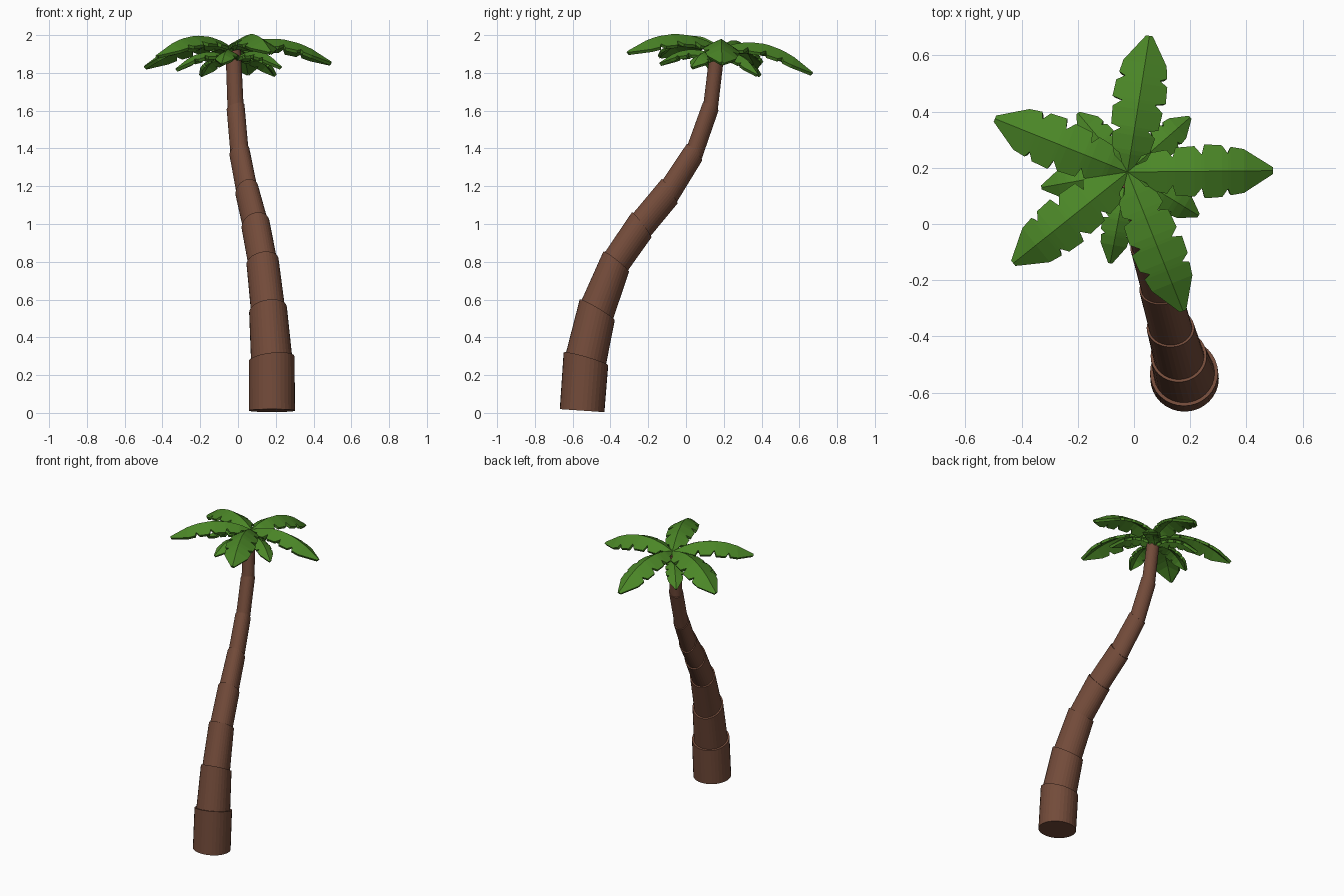
import bpy, bmesh, math
from mathutils import Vector

if "Cube" in bpy.data.objects:
    bpy.data.objects.remove(bpy.data.objects["Cube"])


def material(name, rgb):
    m = bpy.data.materials.new(name)
    m.diffuse_color = (*rgb, 1)
    m.use_nodes = True
    m.node_tree.nodes["Principled BSDF"].inputs["Base Color"].default_value = m.diffuse_color
    return m


def add_object(name, bm, mat):
    bmesh.ops.recalc_face_normals(bm, faces=bm.faces)
    me = bpy.data.meshes.new(name)
    bm.to_mesh(me)
    bm.free()
    me.materials.append(mat)
    ob = bpy.data.objects.new(name, me)
    bpy.context.collection.objects.link(ob)
    return ob


bark = material("bark", (0.17, 0.07, 0.042))
green = material("leaf_green", (0.07, 0.24, 0.02))

# Trunk: tilted rings (centre x, y, z, x radius, y half extent, z drop front to back)
RINGS = [
    (0.18, -0.55, 0.012, 0.122, 0.118, 0.008),
    (0.178, -0.53, 0.285, 0.121, 0.118, 0.034),
    (0.159, -0.47, 0.545, 0.100, 0.093, 0.055),
    (0.130, -0.37, 0.80, 0.085, 0.068, 0.053),
    (0.093, -0.235, 0.995, 0.074, 0.052, 0.066),
    (0.048, -0.087, 1.173, 0.061, 0.042, 0.064),
    (0.008, 0.045, 1.38, 0.053, 0.041, 0.043),
    (-0.013, 0.13, 1.62, 0.047, 0.042, 0.019),
    (-0.025, 0.165, 1.91, 0.040, 0.038, 0.008),
]
SIDES = 32


def ring(bm, r, scale, lean):
    x, y, z, rx, dy, dz = r
    vs = []
    for i in range(SIDES):
        a = math.tau * i / SIDES
        c, s = math.cos(a) * scale, math.sin(a) * scale
        vs.append(bm.verts.new((x + rx * c, y + dy * s, z + lean * c - dz * s)))
    return vs


for k in range(len(RINGS) - 1):
    bm = bmesh.new()
    low = ring(bm, RINGS[k], 0.9 if k else 1.0, 0.013 if k else 0.0)
    top = ring(bm, RINGS[k + 1], 1.0, 0.013)
    for i in range(SIDES):
        j = (i + 1) % SIDES
        bm.faces.new((low[i], low[j], top[j], top[i]))
    bm.faces.new(low)
    bm.faces.new(top)
    add_object(f"trunk_segment_{k + 1}", bm, bark)

# Leaves: lobed half outline (fraction of length, half width), mirrored about the rib
OUTLINE = [(0, .012), (.13, .04), (.16, .068), (.27, .078), (.31, .05),
           (.33, .085), (.46, .09), (.51, .06), (.53, .096), (.65, .092),
           (.69, .063), (.71, .086), (.80, .078), (1, .012)]
CROWN = Vector((-0.023, 0.185, 0))


def leaf(name, tip, base_z, width, arch):
    d = Vector((*tip, 0)) - CROWN
    side = Vector((-d.y, d.x, 0)).normalized()
    bm = bmesh.new()
    rows = []
    for t, w in OUTLINE:
        p = CROWN + d * t
        p.z = base_z + arch * (0.26 * t - 0.33 * t * t)
        row = []
        for s in (-1, 0, 1):
            q = p + side * (s * w * width)
            q.z -= abs(s) * w * width * 0.55
            q.z -= 0.113 * (q.y - CROWN.y)      # whole crown tips backwards
            row.append(bm.verts.new(q))
        rows.append(row)
    for a, b in zip(rows, rows[1:]):
        for i in (0, 1):
            bm.faces.new((a[i], b[i], b[i + 1], a[i + 1]))
    ob = add_object(name, bm, green)
    up = sum(p.normal.z for p in ob.data.polygons)
    mod = ob.modifiers.new("thickness", 'SOLIDIFY')
    mod.thickness = 0.018
    mod.offset = -1 if up > 0 else 1


LARGE = [(0.055, 0.67), (0.495, 0.19), (0.175, -0.31), (-0.43, -0.14), (-0.495, 0.375)]
SMALL = [(0.20, 0.38), (0.23, 0.03), (-0.085, -0.14), (-0.33, 0.13), (-0.20, 0.395)]
for i, tip in enumerate(LARGE):
    leaf(f"large_leaf_{i + 1}", tip, 1.93, 1.0, 1.0)
for i, tip in enumerate(SMALL):
    leaf(f"small_leaf_{i + 1}", tip, 1.87, 0.6, 0.75)
